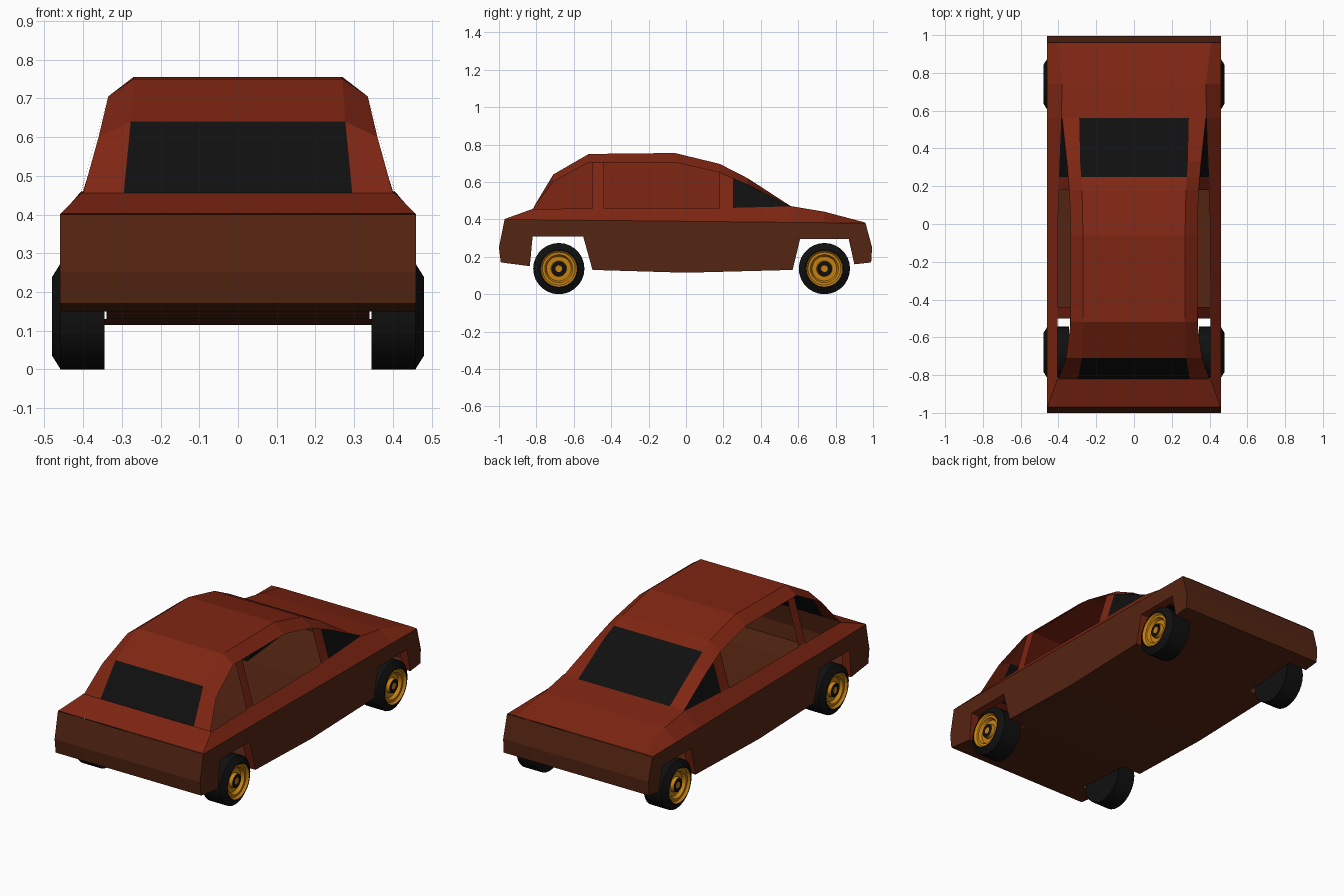
import bpy, bmesh, math
from mathutils import Vector

cube = bpy.data.objects.get("Cube")
if cube:
    bpy.data.objects.remove(cube, do_unlink=True)


def material(name, rgb):
    m = bpy.data.materials.new(name)
    m.use_nodes = True
    m.diffuse_color = (*rgb, 1)
    m.node_tree.nodes["Principled BSDF"].inputs["Base Color"].default_value = (*rgb, 1)
    return m


RED = material("rust red paint", (0.21, 0.019, 0.006))
BROWN = material("brown paint", (0.088, 0.018, 0.006))
BLACK = material("black glass and rubber", (0.005, 0.005, 0.005))
GOLD = material("gold rim", (0.56, 0.22, 0.006))


def build(name, faces, mats, centre=(0, 0, 0.35)):
    """Make an object from (points, material slot) pairs, faces turned away from centre."""
    bm = bmesh.new()
    for points, slot in faces:
        f = bm.faces.new([bm.verts.new(p) for p in points])
        f.material_index = slot
        f.normal_update()
        if f.normal.dot(f.calc_center_median() - Vector(centre)) < 0:
            f.normal_flip()
    bmesh.ops.remove_doubles(bm, verts=bm.verts, dist=0.0005)
    me = bpy.data.meshes.new(name)
    bm.to_mesh(me)
    bm.free()
    for m in mats:
        me.materials.append(m)
    ob = bpy.data.objects.new(name, me)
    bpy.context.collection.objects.link(ob)
    return ob


def along(line, y):
    """Point (x, y, z) on a lengthwise line given as (y, x, z) knots."""
    for (y0, x0, z0), (y1, x1, z1) in zip(line, line[1:]):
        if y <= y1 + 1e-6:
            t = (y - y0) / (y1 - y0)
            return (x0 + t * (x1 - x0), y, z0 + t * (z1 - z0))


# Lengthwise lines of the upper shell
shoulder = [(-.97, .46, .40), (.96, .46, .38)]
belt = [(-.97, .458, .402), (-.82, .405, .455), (-.44, .405, .46), (.18, .40, .46),
        (.56, .385, .47), (.74, .38, .44), (.96, .41, .383)]
cant = [(-.97, .42, .402), (-.82, .40, .456), (-.71, .36, .60), (-.52, .335, .705),
        (-.06, .335, .705), (.18, .342, .65), (.33, .355, .585), (.56, .38, .471),
        (.74, .37, .441), (.96, .40, .383)]
roof = [(-.97, .32, .402), (-.82, .295, .456), (-.71, .277, .64), (-.52, .27, .75),
        (-.06, .27, .755), (.18, .275, .697), (.33, .285, .62), (.56, .29, .471),
        (.74, .29, .441), (.96, .30, .383)]
stations = [-.97, -.82, -.71, -.52, -.5, -.44, -.06, .18, .25, .33, .56, .74, .96]

# Upper shell with open side windows, and the glass
shell, glass = [], []
for a, b in zip(stations, stations[1:]):
    mid = (a + b) / 2
    for low, high in ((shoulder, belt), (belt, cant), (cant, roof)):
        quad = [along(low, a), along(low, b), along(high, b), along(high, a)]
        side = low is belt
        if side and (-.82 < mid < -.5 or -.44 < mid < .18):
            continue
        target = glass if side and .25 < mid < .56 else shell
        for s in (1, -1):
            target.append(([(s * x, y, z) for x, y, z in quad], 0))
    pa, pb = along(roof, a), along(roof, b)
    top = [pa, pb, (-pb[0], *pb[1:]), (-pa[0], *pa[1:])]
    target = glass if -.82 < mid < -.71 or .25 < mid < .56 else shell
    target.append((top, 0))
build("upper_shell", shell, [RED])
build("window_glass", glass, [BLACK])

# Cabin divider on the centre plane
spine = [y for y in stations if -.82 <= y <= .25]
divider = [(0, y, along(roof, y)[2] - .004) for y in spine]
divider += [(0, .25, .46), (0, -.82, .45)]
build("cabin_divider", [(divider, 0)], [RED])

# Lower body: side panels with wheel arches, end panels
rear_arch = [(-.50, .13), (-.55, .31), (-.82, .31), (-.835, .15)]
front_arch = [(.90, .16), (.87, .295), (.61, .295), (.57, .13)]
tail = [(-.99, .17), (-1, .25), (-.97, .40)]
nose = [(.96, .38), (.995, .25), (.99, .17)]
outline = tail + nose + front_arch + [(0, .115)] + rear_arch
lower = []
for s in (1, -1):
    lower.append(([(s * .46, y, z) for y, z in outline], 0))
for end in (tail, nose):
    for (y0, z0), (y1, z1) in zip(end, end[1:]):
        lower.append(([(-.46, y0, z0), (.46, y0, z0), (.46, y1, z1), (-.46, y1, z1)], 0))

# Floor, narrow between the wheels
floor = [(-.99, .17, .46), (-.835, .15, .34), (-.50, .13, .46), (0, .115, .46),
         (.57, .13, .34), (.90, .16, .46), (.99, .17, .46)]
for (y0, z0, w), (y1, z1, _) in zip(floor, floor[1:]):
    lower.append(([(-w, y0, z0), (w, y0, z0), (w, y1, z1), (-w, y1, z1)], 0))
build("lower_body", lower, [BROWN])

# Wheel arch lips
for label, arch in (("rear", rear_arch), ("front", front_arch)):
    cy = sum(y for y, z in arch) / 4
    lips = []
    for (y0, z0), (y1, z1) in zip(arch, arch[1:]):
        for s in (1, -1):
            lips.append(([(s * .46, y0, z0), (s * .46, y1, z1),
                          (s * .41, y1, z1), (s * .41, y0, z0)], 0))
    ob = build(label + "_arch_lips", lips, [RED], (0, cy, .14))
    ob.data.flip_normals()

# Wheels: turned profile of (x, radius, slot of the band that follows)
profile = [(.345, 0, 0), (.345, .137, 0), (.458, .137, 0), (.48, .102, 0), (.479, .098, 1),
           (.466, .088, 1), (.466, .075, 1), (.448, .066, 1), (.448, .042, 1),
           (.468, .038, 0), (.468, .018, 1), (.462, 0, 1)]
SEG = 28


def wheel(name, s, cy):
    faces = []
    for (x0, r0, slot), (x1, r1, _) in zip(profile, profile[1:]):
        for i in range(SEG):
            a, b = (2 * math.pi * k / SEG for k in (i, i + 1))
            ring = [(x0, r0, a), (x0, r0, b), (x1, r1, b), (x1, r1, a)]
            pts = []
            for x, r, t in ring:
                p = (s * x, cy + r * math.sin(t), .137 + r * math.cos(t))
                if not pts or (Vector(p) - Vector(pts[-1])).length > 1e-5:
                    pts.append(p)
            faces.append((pts, slot))
    ob = build(name, faces, [BLACK, GOLD], (s * .41, cy, .137))
    bm = bmesh.new()
    bm.from_mesh(ob.data)
    bmesh.ops.recalc_face_normals(bm, faces=bm.faces)
    bm.to_mesh(ob.data)
    bm.free()
    bpy.ops.object.select_all(action='DESELECT')
    ob.select_set(True)
    bpy.context.view_layer.objects.active = ob
    bpy.ops.object.shade_smooth_by_angle(angle=math.radians(20))


for end, cy in (("front", .74), ("rear", -.68)):
    for side, s in (("left", 1), ("right", -1)):
        wheel(f"{end}_{side}_wheel", s, cy)
